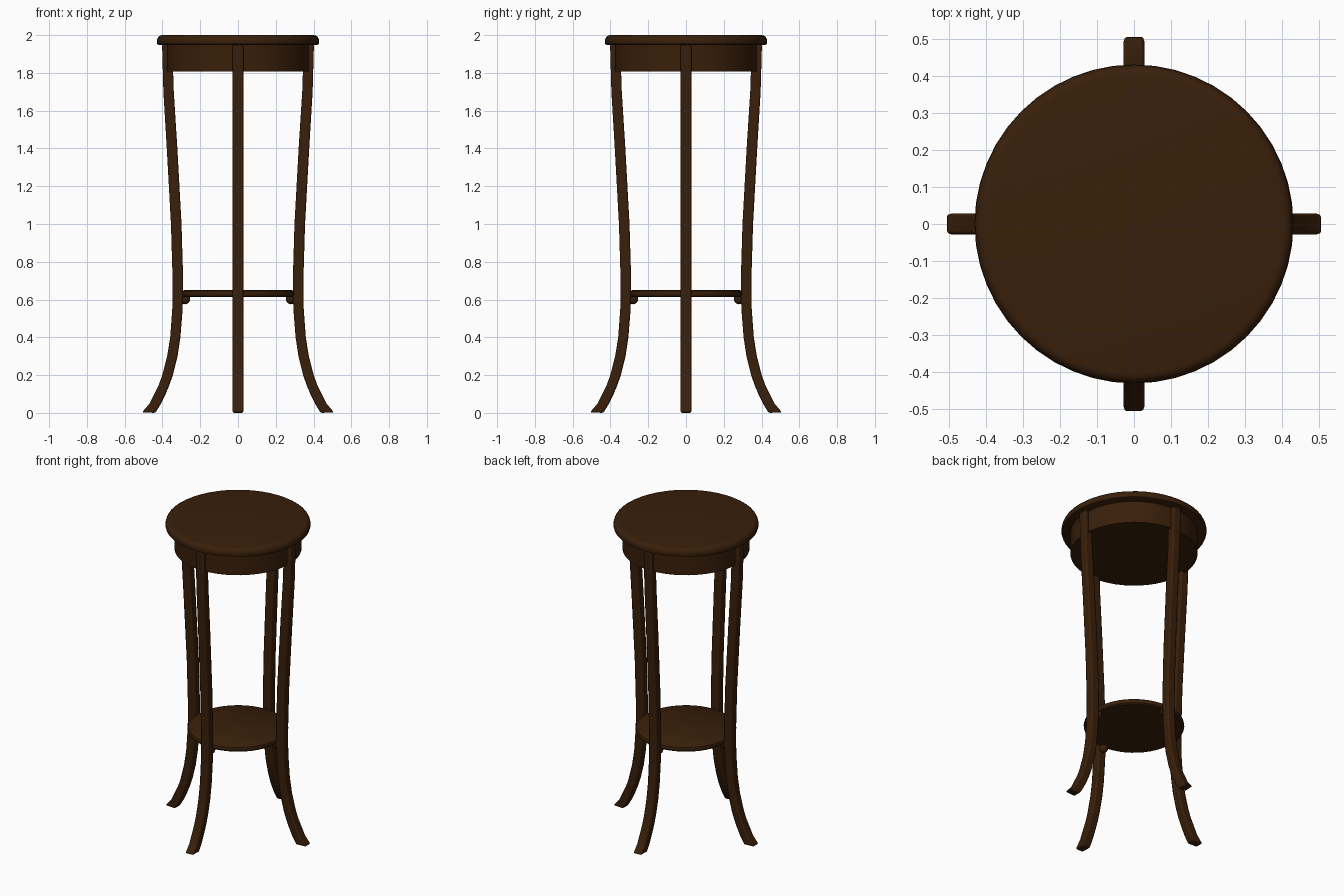
import bpy, bmesh, math
from mathutils import Matrix

cube = bpy.data.objects.get("Cube")
if cube:
    bpy.data.objects.remove(cube)

wood = bpy.data.materials.new("dark brown wood")
wood.use_nodes = True
colour = (0.041, 0.0138, 0.003, 1)
wood.diffuse_color = colour
wood.node_tree.nodes["Principled BSDF"].inputs["Base Color"].default_value = colour


def add_object(name, bm, bevel=0):
    bmesh.ops.recalc_face_normals(bm, faces=bm.faces)
    mesh = bpy.data.meshes.new(name)
    bm.to_mesh(mesh)
    bm.free()
    mesh.materials.append(wood)
    obj = bpy.data.objects.new(name, mesh)
    bpy.context.collection.objects.link(obj)
    bpy.ops.object.select_all(action="DESELECT")
    obj.select_set(True)
    bpy.context.view_layer.objects.active = obj
    if bevel:
        mod = obj.modifiers.new("rounded edges", "BEVEL")
        mod.width, mod.segments = bevel, 2
        mod.limit_method, mod.angle_limit = "ANGLE", math.radians(40)
    bpy.ops.object.shade_smooth_by_angle(angle=math.radians(35))
    return obj


def lathe(name, profile, sides=48):
    """Spin a (radius, height) profile and cap both ends."""
    bm = bmesh.new()
    rings = [[bm.verts.new((r * math.cos(math.tau * i / sides),
                            r * math.sin(math.tau * i / sides), z))
              for i in range(sides)] for r, z in profile]
    bm.faces.new(rings[0])
    bm.faces.new(rings[-1])
    for low, high in zip(rings, rings[1:]):
        for i in range(sides):
            j = (i + 1) % sides
            bm.faces.new((low[i], low[j], high[j], high[i]))
    return add_object(name, bm)


# Round top with a moulded edge
lathe("table_top", [(0.418, 1.948), (0.427, 1.952), (0.43, 1.962), (0.428, 1.978),
                    (0.422, 1.991), (0.412, 1.998), (0.4, 2.0)])

# Solid apron drum under the top
lathe("apron", [(0.376, 1.807), (0.376, 1.95)])

# Lower round shelf
lathe("shelf", [(0.286, 0.613), (0.295, 0.62), (0.298, 0.632), (0.295, 0.644), (0.286, 0.65)])

# Leg silhouette: height, inner distance, outer distance
leg_profile = [(0.05, 0.407, 0.468), (0.1, 0.383, 0.444), (0.15, 0.362, 0.419),
               (0.2, 0.345, 0.401), (0.3, 0.32, 0.375), (0.4, 0.305, 0.359),
               (0.55, 0.293, 0.348), (0.7, 0.29, 0.346), (1.0, 0.299, 0.355),
               (1.4, 0.321, 0.377), (1.7, 0.34, 0.395), (1.95, 0.348, 0.402)]
HALF_WIDTH = 0.028


def build_leg(name, turn):
    bm = bmesh.new()
    rings = []
    foot = ((0.438, 0), (0.508, 0.003))
    for inner, outer in [foot] + [((a, z), (b, z)) for z, a, b in leg_profile]:
        rings.append([bm.verts.new((p[0], y, p[1])) for p, y in
                      ((inner, -HALF_WIDTH), (outer, -HALF_WIDTH),
                       (outer, HALF_WIDTH), (inner, HALF_WIDTH))])
    for low, high in zip(rings, rings[1:]):
        for i in range(4):
            j = (i + 1) % 4
            bm.faces.new((low[i], low[j], high[j], high[i]))
    bm.faces.new(rings[0])
    bm.faces.new(rings[-1])
    bm.transform(turn)
    add_object(name, bm, bevel=0.008)


# Four curved legs, each with a small knob holding the shelf
for k, side in enumerate(("left", "back", "right", "front")):
    turn = Matrix.Rotation(k * math.pi / 2, 4, "Z")
    build_leg(side + "_leg", turn)
    bm = bmesh.new()
    bmesh.ops.create_uvsphere(bm, u_segments=16, v_segments=10, radius=0.027)
    bm.transform(turn @ Matrix.Translation((0.28, 0, 0.602)))
    add_object(side + "_shelf_knob", bm)
